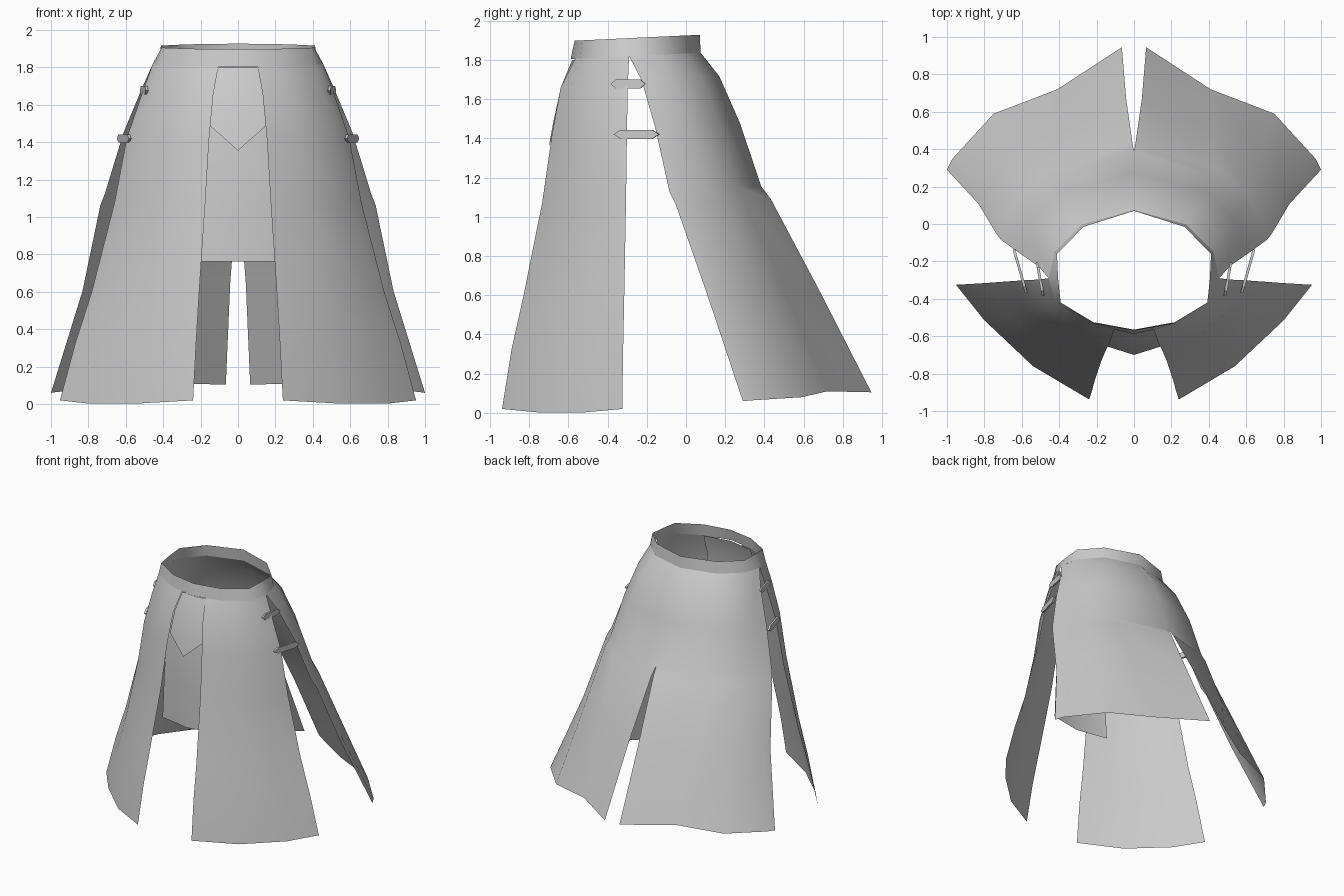
import bpy, bmesh, math
from mathutils import Vector

cube = bpy.data.objects.get("Cube")
if cube:
    bpy.data.objects.remove(cube, do_unlink=True)

# One plain grey cloth colour
grey = bpy.data.materials.new("grey_cloth")
grey.use_nodes = True
colour = (0.6, 0.6, 0.6, 1.0)
grey.diffuse_color = colour
bsdf = next(n for n in grey.node_tree.nodes if n.type == 'BSDF_PRINCIPLED')
bsdf.inputs["Base Color"].default_value = colour
bsdf.inputs["Roughness"].default_value = 0.8


def finish(name, bm, angle):
    """Turn a half-model bmesh into a mirrored, shaded object."""
    bmesh.ops.remove_doubles(bm, verts=bm.verts, dist=0.0005)
    mesh = bpy.data.meshes.new(name)
    bm.to_mesh(mesh)
    bm.free()
    mesh.materials.append(grey)
    obj = bpy.data.objects.new(name, mesh)
    bpy.context.collection.objects.link(obj)
    bpy.ops.object.select_all(action='DESELECT')
    obj.select_set(True)
    bpy.context.view_layer.objects.active = obj
    bpy.ops.object.shade_smooth_by_angle(angle=math.radians(angle))
    mirror = obj.modifiers.new("mirror", 'MIRROR')
    mirror.merge_threshold = 0.001


def loft(name, rows, angle=60):
    """Cloth sheet through rows of points, listed from top to bottom."""
    bm = bmesh.new()
    grid = [[bm.verts.new(p) for p in row] for row in rows]
    for a, b in zip(grid, grid[1:]):
        for i in range(len(a) - 1):
            bm.faces.new((a[i], b[i], b[i + 1], a[i + 1]))
    finish(name, bm, angle)


def flare(top, hem, fx, fy, fz, columns):
    """Rows blending a waist curve into a hem curve, one rate per axis.
    The numbered columns take their own x positions."""
    rows = [[[t[k] + (h[k] - t[k]) * f[k] for k in range(3)]
             for t, h in zip(top, hem)] for f in zip(fx, fy, fz)]
    for number, xs in columns.items():
        for row, x in zip(rows, xs):
            row[number][0] = x
    return rows


def tilt(curve, z):
    """Lift a flat waist curve so that it rises towards the back."""
    return [(x, y, z + .047 * (y + .58)) for x, y in curve]


# Waistband
band_top = [(0, -.568), (.105, -.549), (.21, -.53), (.392, -.42), (.406, -.29),
            (.412, -.16), (.27, -.015), (0, .07)]
band_low = [(0, -.588), (.105, -.565), (.215, -.54), (.412, -.428), (.456, -.29),
            (.425, -.148), (.28, -.003), (0, .075)]
loft("waistband", [tilt(band_top, 1.897), tilt(band_low, 1.805)])

# Front panels, left open along the middle
loft("front_panel", flare(
    tilt(band_low[1:5], 1.805),
    [(.24, -.938, .02), (.54, -.76, .003), (.80, -.515, .003), (.952, -.325, .02)],
    [0, .11, .28, .41, .66, .835, 1], [0, .20, .32, .45, .71, .87, 1],
    [0, .084, .22, .41, .68, .83, 1],
    {0: [.105, .132, .155, .175, .208, .224, .24],
     1: [.215, .265, .325, .37, .44, .49, .54]}))

# Back panels, joined above a slit in the middle
waist = band_low[4:]
waist.insert(1, (.446, -.25))
loft("back_panel", flare(
    tilt(waist, 1.805),
    [(1.0, .29, .06), (.97, .35, .065), (.75, .59, .08), (.41, .72, .11), (.065, .945, .105)],
    [0, .10, .285, .47, .515, .69, 1], [0, .11, .23, .355, .41, .685, 1],
    [0, .07, .207, .394, .43, .69, 1],
    {2: [.425, .47, .535, .598, .612, .67, .75],
     3: [.28, .335, .395, .435, .437, .435, .41],
     4: [0, 0, 0, 0, .008, .042, .065]}))

# Short centre flap hanging behind the front opening
loft("centre_flap", [[(0, yc, z), (w, ys, z)] for z, w, yc, ys in (
    (1.81, .21, -.565, -.526), (1.66, .215, -.618, -.575), (1.42, .22, -.655, -.60),
    (1.08, .235, -.66, -.61), (.762, .25, -.655, -.608))])

# Pointed overlay on the flap
loft("pointed_overlay", [[(0, yc, z), (w, ys, z)] for z, w, yc, ys in (
    (1.80, .105, -.58, -.561), (1.66, .135, -.638, -.618),
    (1.49, .152, -.675, -.652), (1.355, 0, -.70, -.70))])


# Side straps bridging the gap between front and back panels
def strap(name, centre, along, half, height=.045, thick=.014):
    u = Vector(along).normalized()
    out = Vector((u.y, -u.x, 0))
    outline = [(-1, 0), (-.7, -1), (.7, -1), (1, 0), (.7, 1), (-.7, 1)]
    bm = bmesh.new()
    ring = [bm.verts.new(Vector(centre) + u * half * a - out * thick / 2
                         + Vector((0, 0, height / 2 * b))) for a, b in outline]
    extruded = bmesh.ops.extrude_face_region(bm, geom=[bm.faces.new(ring)])
    new = [v for v in extruded["geom"] if isinstance(v, bmesh.types.BMVert)]
    bmesh.ops.translate(bm, verts=new, vec=out * thick)
    bmesh.ops.recalc_face_normals(bm, faces=bm.faces)
    finish(name, bm, 30)


strap("upper_strap", (.502, -.295, 1.677), (.03, .17, 0), .09)
strap("lower_strap", (.609, -.252, 1.42), (.065, .23, 0), .12)
